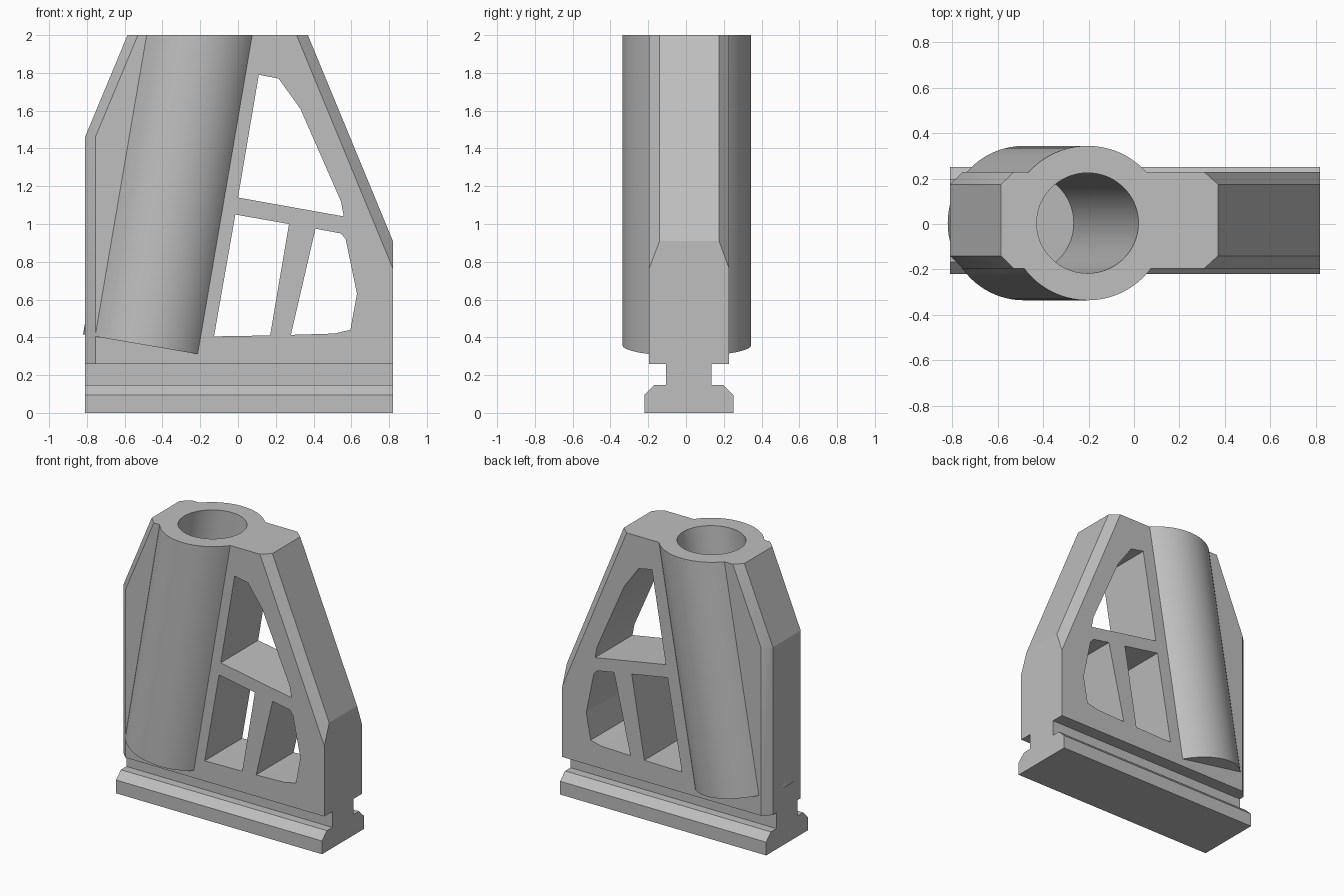
import bpy, bmesh, math
from mathutils import Vector, Matrix

cube = bpy.data.objects.get("Cube")
if cube:
    bpy.data.objects.remove(cube, do_unlink=True)

GREY = (0.52, 0.52, 0.52, 1)
grey = bpy.data.materials.new("light_grey")
grey.use_nodes = True
grey.diffuse_color = GREY
grey.node_tree.nodes["Principled BSDF"].inputs["Base Color"].default_value = GREY

X0, X1 = -0.81, 0.82          # length of body and foot
TILT = math.radians(9.7)      # lean of the tube
END = Vector((-0.485, 0.004, 0.358))   # centre of the tube's lower end


def make_object(name, bm):
    bmesh.ops.recalc_face_normals(bm, faces=bm.faces)
    mesh = bpy.data.meshes.new(name)
    bm.to_mesh(mesh)
    bm.free()
    mesh.materials.append(grey)
    obj = bpy.data.objects.new(name, mesh)
    bpy.context.collection.objects.link(obj)
    return obj


def prism(name, points, offset):
    """Extrude a closed outline along an offset."""
    bm = bmesh.new()
    face = bm.faces.new([bm.verts.new(p) for p in points])
    out = bmesh.ops.extrude_face_region(bm, geom=[face])
    moved = [v for v in out["geom"] if isinstance(v, bmesh.types.BMVert)]
    bmesh.ops.translate(bm, verts=moved, vec=offset)
    return make_object(name, bm)


def rod(name, radius, start, length):
    """Leaning cylinder whose lower end lies a distance along the tube axis."""
    bm = bmesh.new()
    bmesh.ops.create_cone(bm, cap_ends=True, segments=72, radius1=radius,
                          radius2=radius, depth=length)
    bm.transform(Matrix.Translation(END) @ Matrix.Rotation(TILT, 4, 'Y')
                 @ Matrix.Translation((0, 0, start + length / 2)))
    return make_object(name, bm)


def combine(target, other, operation):
    mod = target.modifiers.new(operation.lower(), 'BOOLEAN')
    mod.operation = operation
    mod.solver = 'EXACT'
    mod.object = other
    bpy.context.view_layer.objects.active = target
    bpy.ops.object.modifier_apply(modifier=mod.name)
    bpy.data.objects.remove(other, do_unlink=True)


def slice_off(bm, a, b, c):
    """Cut away what lies beyond the plane through three points."""
    a, b, c = Vector(a), Vector(b), Vector(c)
    normal = (b - a).cross(c - a).normalized()
    if normal.dot(Vector((0, 0, 0.8)) - a) > 0:
        normal = -normal
    cut = bmesh.ops.bisect_plane(bm, geom=bm.verts[:] + bm.edges[:] + bm.faces[:],
                                 plane_co=a, plane_no=normal, clear_outer=True)
    edges = [e for e in cut["geom_cut"] if isinstance(e, bmesh.types.BMEdge)]
    bmesh.ops.holes_fill(bm, edges=edges, sides=0)


# Body: a slab with sloping ends and bevelled edges
FRONT, BACK = -0.195, 0.228
bm = bmesh.new()
bmesh.ops.create_cube(bm, size=1)
bmesh.ops.scale(bm, verts=bm.verts, vec=(X1 - X0, BACK - FRONT, 1.94))
bmesh.ops.translate(bm, verts=bm.verts,
                    vec=((X0 + X1) / 2, (FRONT + BACK) / 2, 0.26 + 0.97))
slice_off(bm, (X1, 0, 0.91), (0.37, 0, 2), (0.37, 1, 2))
slice_off(bm, (X0, 0, 1.46), (-0.585, 0, 2), (-0.585, 1, 2))
for face_y, edge_y in ((FRONT, -0.14), (BACK, 0.175)):
    slice_off(bm, (X1, edge_y, 0.91), (0.37, edge_y, 2), (0.31, face_y, 2))
    slice_off(bm, (X0, edge_y, 1.46), (-0.585, edge_y, 2), (-0.53, face_y, 2))
    slice_off(bm, (X0, edge_y, 0), (X0, edge_y, 1), (X0 + 0.055, face_y, 0))
body = make_object("bracket_body", bm)

# Leaning tube joined to the body, then its blind bore
combine(body, rod("tube", 0.34, 0, 2.2), 'UNION')
combine(body, rod("bore", 0.221, 0.012, 2.4), 'DIFFERENCE')

# Lightening windows between the ribs
windows = [
    [(0.11, 1.79), (0.215, 1.77), (0.33, 1.61), (0.545, 1.12), (0.56, 1.04), (0, 1.14)],
    [(-0.127, 0.405), (-0.014, 1.05), (0.27, 1.0), (0.17, 0.41)],
    [(0.28, 0.413), (0.41, 0.975), (0.545, 0.95), (0.57, 0.92), (0.63, 0.63),
     (0.595, 0.44), (0.51, 0.42)],
]
for outline in windows:
    cutter = prism("window", [(x, -0.5, z) for x, z in outline], (0, 1, 0))
    combine(body, cutter, 'DIFFERENCE')

# Level top
top = prism("top_trim", [(-2, -1, 2), (2, -1, 2), (2, 1, 2), (-2, 1, 2)], (0, 0, 2))
combine(body, top, 'DIFFERENCE')

bpy.ops.object.select_all(action='DESELECT')
body.select_set(True)
bpy.context.view_layer.objects.active = body
bpy.ops.object.shade_smooth_by_angle(angle=math.radians(20))

# Foot rail with a narrow neck
half = [(0.236, 0), (0.236, 0.095), (0.182, 0.148), (0.12, 0.148), (0.12, 0.26)]
section = half + [(-y, z) for y, z in reversed(half)]
prism("foot_rail", [(X0, y + 0.015, z) for y, z in section], (X1 - X0, 0, 0))
